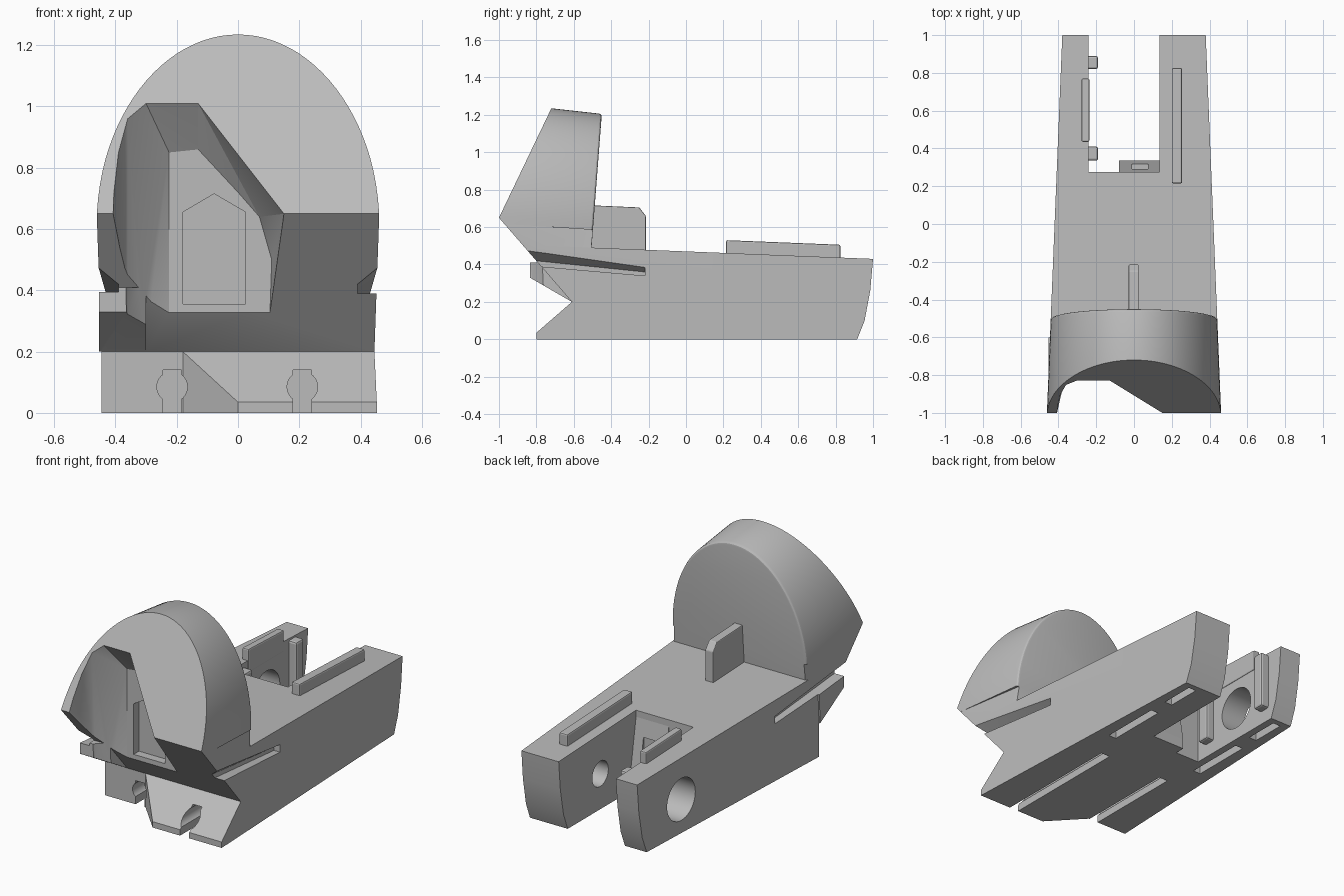
import bpy, bmesh, math
from mathutils import Vector

cube = bpy.data.objects.get("Cube")
if cube:
    bpy.data.objects.remove(cube, do_unlink=True)

grey = bpy.data.materials.new("plain grey")
grey.use_nodes = True
grey.diffuse_color = (0.5, 0.5, 0.5, 1)
grey.node_tree.nodes["Principled BSDF"].inputs["Base Color"].default_value = (0.5, 0.5, 0.5, 1)


def finish(name, bm):
    bmesh.ops.recalc_face_normals(bm, faces=bm.faces)
    mesh = bpy.data.meshes.new(name)
    bm.to_mesh(mesh)
    bm.free()
    obj = bpy.data.objects.new(name, mesh)
    bpy.context.collection.objects.link(obj)
    mesh.materials.append(grey)
    return obj


def prism_mesh(profile, axis, a, b):
    """Extrude a 2D profile along an axis from a to b."""
    bm = bmesh.new()
    place = {"x": lambda p, t: (t, p[0], p[1]),
             "y": lambda p, t: (p[0], t, p[1]),
             "z": lambda p, t: (p[0], p[1], t)}[axis]
    ends = [[bm.verts.new(place(p, t)) for p in profile] for t in (a, b)]
    for ring in ends:
        bm.faces.new(ring)
    n = len(profile)
    for i in range(n):
        j = (i + 1) % n
        bm.faces.new((ends[0][i], ends[0][j], ends[1][j], ends[1][i]))
    return bm


def prism(name, profile, axis, a, b):
    return finish(name, prism_mesh(profile, axis, a, b))


def box(name, x, y, z):
    return prism(name, [(x[0], y[0]), (x[1], y[0]), (x[1], y[1]), (x[0], y[1])], "z", *z)


def disc(u, v, r, n=40):
    return [(u + r * math.cos(2 * math.pi * i / n), v + r * math.sin(2 * math.pi * i / n))
            for i in range(n)]


def hull(name, points):
    bm = bmesh.new()
    for p in points:
        bm.verts.new(p)
    res = bmesh.ops.convex_hull(bm, input=bm.verts)
    loose = {g for g in res["geom_interior"] + res["geom_unused"]
             if isinstance(g, bmesh.types.BMVert)}
    bmesh.ops.delete(bm, geom=list(loose), context="VERTS")
    return finish(name, bm)


def activate(obj):
    bpy.ops.object.select_all(action="DESELECT")
    obj.select_set(True)
    bpy.context.view_layer.objects.active = obj


def combine(obj, tool, operation="DIFFERENCE"):
    activate(obj)
    mod = obj.modifiers.new("boolean", "BOOLEAN")
    mod.operation, mod.object, mod.solver = operation, tool, "EXACT"
    bpy.ops.object.modifier_apply(modifier=mod.name)
    bpy.data.objects.remove(tool, do_unlink=True)


def taper(bm):
    for v in bm.verts:
        v.co.x *= 1 - 0.0895 * (v.co.y + 0.85)


def front_y(z):
    return -1 + (z - 0.65) * 0.28 / 0.585


# Long tapered body with a notched front and rounded rear
bm = prism_mesh([(-.8, 0), (.915, 0), (.955, .1), (.985, .26), (1, .43), (-.75, .5),
                 (-.85, .477), (-.61, .2), (-.8, .035)], "x", -.455, .455)
taper(bm)
body = finish("body", bm)
combine(body, prism("corner_cut", [(-.6, -.95), (.142, -.95), (-.18, -.61), (-.6, -.61)], "z", -.1, .2))

# Channel between the two rear prongs
combine(body, box("channel", (-.24, .135), (.275, 1.2), (-.1, .7)))

# Keyhole grooves and short slots under the body
for x in (-.215, .21):
    combine(body, box("groove", (x - .03, x + .03), (-.95, 0), (-.1, .14)))
    combine(body, prism("groove_round", disc(x, .085, .05, 24), "y", -.95, 0))
for x in (-.31, .31):
    for y in ((.18, .55), (.67, .88)):
        combine(body, box("slot", (x - .025, x + .025), y, (-.1, .05)))

# Cross holes in the prongs: one through, one blind
combine(body, prism("through_hole", disc(.61, .2, .125), "x", -.6, -.15))
combine(body, prism("blind_hole", disc(.61, .21, .075), "x", .1, .24))

# Domed head, sheared and tapered, trimmed by its sloping planes
arc = [(.455 * math.cos(math.pi * i / 48), .6 + .635 * math.sin(math.pi * i / 48)) for i in range(49)]
bm = prism_mesh(arc + [(-.455, .15), (.455, .15)], "y", -1.15, -.3)
for v in bm.verts:
    if v.co.z > .3:
        v.co.z -= .11 * (v.co.y + .72) * min(1, (v.co.z - .3) / .5)
taper(bm)
trims = [((0, -1, .65), (0, -.585, .28)),
         ((0, -1, .65), (0, -.45, -.39)),
         ((0, -.505, .49), (0, .715, -.055))]
for point, normal in trims:
    bmesh.ops.bisect_plane(bm, geom=bm.verts[:] + bm.edges[:] + bm.faces[:], plane_co=point,
                           plane_no=Vector(normal).normalized(), clear_outer=True)
    bmesh.ops.holes_fill(bm, edges=[e for e in bm.edges if e.is_boundary])
rim = [e for e in bm.edges if all(abs((v.co.y + .505) * .715 - (v.co.z - .49) * .055) < 1e-4
                                  and v.co.z > .56 for v in e.verts)]
bmesh.ops.bevel(bm, geom=rim, offset=.015, segments=3, affect="EDGES", profile=.5)
head = finish("head", bm)
combine(body, head, "UNION")
combine(body, prism("side_lip", [(-.61, .2), (-.835, .33), (-.835, .41), (-.6, .41)], "x", -.453, -.3), "UNION")

# Off-centre scoop in the front of the head
mouth = [(-.36, .3), (-.41, .58), (-.405, .72), (-.39, .85), (-.36, .96), (-.3, 1.01), (-.13, 1.01), (.15, .65)]
floor = [(-.225, .85), (-.13, .86), (-.09, .74), (0, .72), (.07, .64), (.11, .5), (.1, .2), (-.225, .2)]
points = [(x, front_y(z), z) for x, z in mouth[1:]] + [(x, -1.3, z) for x, z in mouth]
points += [(x, -.72, z) for x, z in floor] + [(-.3, -.76, .23), (-.3, -1.3, .23), (.1, -1.3, .2), (-.36, -.82, .3)]
combine(body, hull("scoop", points))
combine(body, prism("window", [(-.18, .355), (.025, .355), (.025, .655), (-.078, .715), (-.18, .655)], "y", -.8, -.67))

# Undercut slots along both sides
for s in (-1, 1):
    combine(body, hull("side_slot", [(s * x, y, z) for x, y, z in (
        (.47, -.9, .49), (.47, -.9, .4), (.47, -.22, .41), (.47, -.22, .34),
        (.39, -.9, .43), (.39, -.9, .4), (.39, -.22, .36), (.39, -.22, .34))]))

activate(body)
bpy.ops.object.shade_smooth_by_angle(angle=math.radians(25))


def soften(obj, width=.008):
    mod = obj.modifiers.new("bevel", "BEVEL")
    mod.width, mod.segments = width, 2


# Upright fin behind the head
soften(prism("fin", [(-.52, .4), (-.52, .717), (-.25, .705), (-.215, .66), (-.215, .4)], "x", -.028, .025), .005)

# Rails on the prong tops
for name, x, y in (("left_rail", (.2, .255), (.215, .825)), ("right_rail", (-.278, -.236), (.435, .77))):
    top = [(v, .53 - (v - .215) * .04) for v in y]
    soften(prism(name, [(y[0], .38), (y[1], .38), top[1], top[0]], "x", *x))

# Upright guide ribs inside the right prong
for name, y in (("front_rib", (.335, .41)), ("rear_rib", (.82, .89))):
    soften(box(name, (-.26, -.19), y, (.08, .425)), .012)

# Wedge catch on the channel wall
catch = prism("wedge_catch", [(.26, 0), (.335, 0), (.335, .06), (.275, .42), (.26, .42)], "x", -.08, .14)
combine(catch, box("catch_recess", (-.01, .075), (.285, .4), (.16, .32)))
